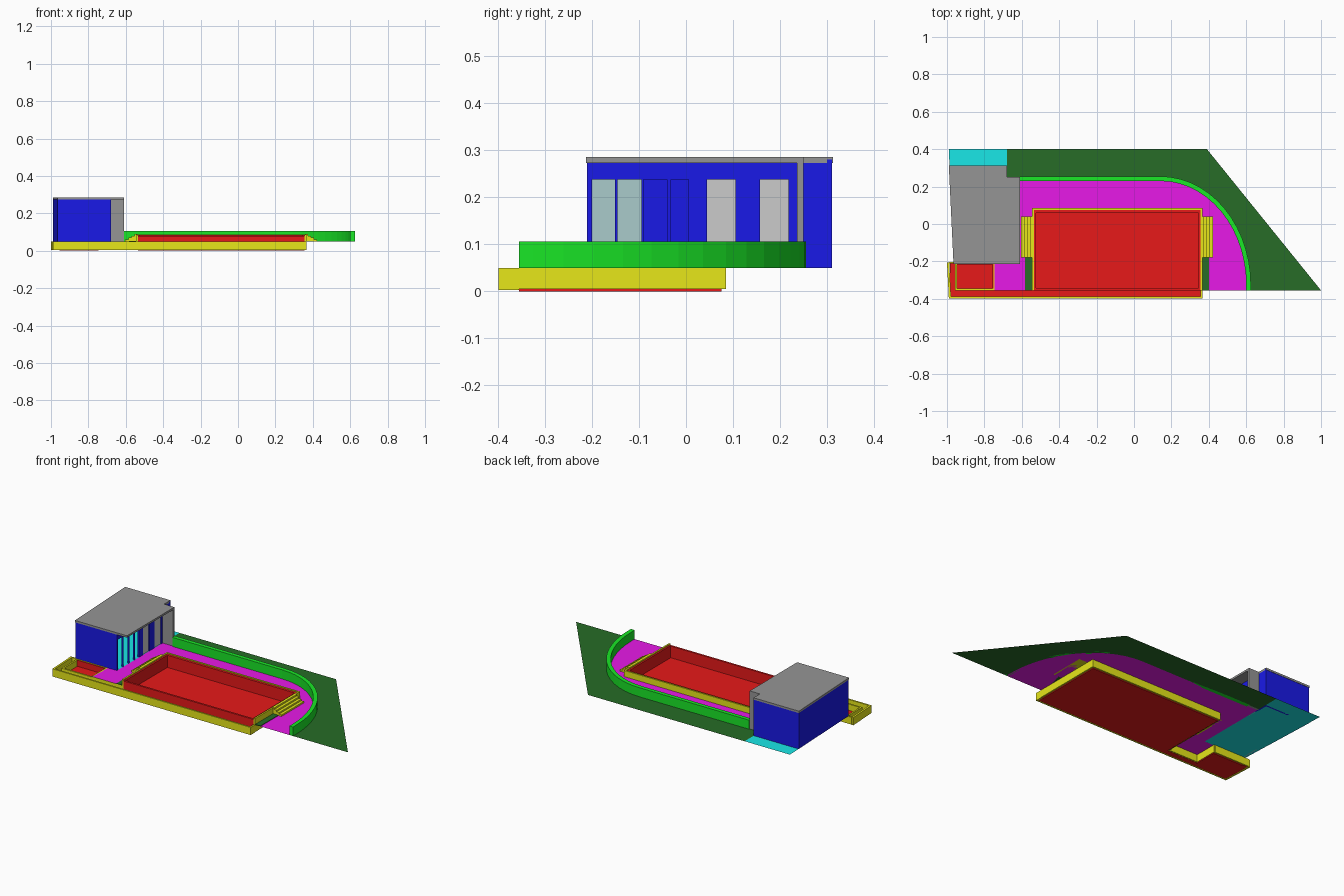
import bpy, bmesh, math

def mat(name, c):
    m = bpy.data.materials.new(name)
    m.diffuse_color = (*c, 1)
    return m

RED = mat("red", (0.8, 0.01, 0.01))
YELLOW = mat("yellow", (0.8, 0.8, 0.01))
GREEN = mat("green", (0.01, 0.8, 0.02))
LAWN = mat("dark_green", (0.02, 0.15, 0.02))
MAGENTA = mat("magenta", (0.8, 0.01, 0.8))
BLUE = mat("blue", (0.01, 0.01, 0.8))
CYAN = mat("cyan", (0.01, 0.8, 0.8))
DARK = mat("dark_grey", (0.3, 0.3, 0.3))
TEAL = mat("teal_grey", (0.4, 0.6, 0.6))


def prism(name, pts, z0, z1, m=None):
    """Extrude a plan outline from z0 to z1 (flat sheet when equal)."""
    bm = bmesh.new()
    face = bm.faces.new([bm.verts.new((x, y, z0)) for x, y in pts])
    face.normal_update()
    if face.normal.z < 0:
        face.normal_flip()
    if z1 > z0:
        r = bmesh.ops.extrude_face_region(bm, geom=[face], use_keep_orig=True)
        for v in r["geom"]:
            if isinstance(v, bmesh.types.BMVert):
                v.co.z = z1
        bmesh.ops.recalc_face_normals(bm, faces=bm.faces)
    me = bpy.data.meshes.new(name)
    bm.to_mesh(me)
    bm.free()
    if m:
        me.materials.append(m)
    ob = bpy.data.objects.new(name, me)
    bpy.context.collection.objects.link(ob)
    return ob


def box(name, x0, x1, y0, y1, z0, z1, m=None):
    return prism(name, [(x0, y0), (x1, y0), (x1, y1), (x0, y1)], z0, z1, m)


def arc(off, n=14):
    """Curved garden edge, from the straight run to the front."""
    a, b, cx, cy = 0.485 - off, 0.58 - off, 0.14, -0.325
    pts = [(cx + a * math.sin(t), cy + b * math.cos(t))
           for t in (math.pi / 2 * i / n for i in range(n + 1))]
    return pts + [(cx + a, -0.355)]


G = 0.05  # ground level

# ground sheets
edge = [(-0.68, 0.242)] + arc(0.013)
prism("lawn", [(-0.68, 0.40), (0.39, 0.40), (1.0, -0.355)] + edge[::-1], G, G, LAWN)
prism("terrace", edge + [(0.36, -0.355), (0.36, 0.08), (-0.535, 0.08), (-0.535, -0.355),
      (-0.745, -0.355), (-0.745, -0.21), (-0.68, -0.21)], G, G, MAGENTA)
prism("house_floor", [(-0.99, 0.40), (-0.68, 0.40), (-0.68, -0.21), (-0.965, -0.21)], G, G, CYAN)

# curved garden wall
prism("garden_wall", [(-0.61, 0.255)] + arc(0) + arc(0.025)[::-1] + [(-0.61, 0.23)], G, 0.106, GREEN)

# main pool: red basin, raised yellow shell, overflow edge at the front
box("pool_floor", -0.535, 0.355, -0.355, 0.075, 0, 0.008, RED)
box("pool_shell_back", -0.545, 0.365, 0.075, 0.085, 0.005, 0.088, YELLOW)
box("pool_lining_back", -0.535, 0.355, 0.06, 0.075, 0.005, 0.083, RED)
box("pool_overflow_edge", -0.535, 0.355, -0.355, -0.343, 0.005, 0.08, RED)
C = -0.09
for side, s in (("left", -1), ("right", 1)):
    def sx(a, b):
        return sorted((C + s * a, C + s * b))
    box("pool_shell_" + side, *sx(0.445, 0.455), -0.355, 0.085, 0.005, 0.088, YELLOW)
    box("pool_lining_" + side, *sx(0.435, 0.445), -0.343, 0.06, 0.005, 0.083, RED)
    # steps up to the rim
    for i in range(4):
        box(f"pool_step_{side}_{i}", *sx(0.447 + 0.0165 * i, 0.4635 + 0.0165 * i),
            -0.18, 0.04, G, 0.09 - 0.01 * i, YELLOW)
    box("planter_" + side, *sx(0.456, 0.492), -0.355, -0.18, G, 0.053, LAWN)

# overflow channel along the front and around the small pool
box("channel_floor_front", -0.99, 0.36, -0.39, -0.355, 0.004, 0.009, RED)
box("channel_floor_left", -0.985, -0.955, -0.355, -0.21, 0.004, 0.009, RED)
box("channel_wall_front", -0.99, 0.365, -0.398, -0.388, 0.003, G, YELLOW)
box("channel_wall_right", 0.355, 0.365, -0.39, -0.355, 0.003, G, YELLOW)
prism("channel_wall_left", [(-0.99, -0.398), (-0.978, -0.398), (-0.988, -0.205), (-1.0, -0.205)],
      0.003, G, YELLOW)
box("channel_wall_end", -0.99, -0.75, -0.212, -0.203, 0.005, G, YELLOW)
box("terrace_retaining_wall", -0.745, -0.535, -0.355, -0.347, 0.005, G, YELLOW)

# small pool
box("small_pool_floor", -0.955, -0.745, -0.355, -0.212, 0, 0.008, RED)
box("small_pool_edge_front", -0.955, -0.745, -0.355, -0.345, 0.005, 0.046, YELLOW)
box("small_pool_edge_left", -0.957, -0.947, -0.355, -0.212, 0.005, 0.046, YELLOW)
box("small_pool_edge_right", -0.752, -0.742, -0.355, -0.205, 0.005, G, YELLOW)
box("small_pool_lining_right", -0.757, -0.752, -0.345, -0.212, 0.005, 0.046, RED)
box("small_pool_lining_back", -0.947, -0.752, -0.217, -0.212, 0.005, 0.046, RED)

# house walls
TOP = 0.273
prism("house_wall_left", [(-0.965, -0.21), (-0.955, -0.21), (-0.978, 0.31), (-0.988, 0.31)], G, TOP, BLUE)
box("house_wall_front", -0.963, -0.68, -0.21, -0.20, G, TOP, BLUE)
box("house_wall_back", -0.985, -0.68, 0.30, 0.31, G, 0.28, BLUE)
spans = [(-0.21, -0.2), (-0.151, -0.146), (-0.095, -0.09), (-0.04, -0.032),
         (0.005, 0.045), (0.105, 0.157), (0.218, 0.31)]
for i, (a, b) in enumerate(spans):
    box(f"house_wall_pier_{i}", -0.69, -0.68, a, b, G, 0.238, BLUE)
box("house_wall_lintel", -0.69, -0.68, -0.21, 0.31, 0.238, TOP, BLUE)
box("door_a", -0.688, -0.684, 0.045, 0.105, G, 0.238)
box("door_b", -0.688, -0.684, 0.157, 0.218, G, 0.238)
box("inner_panel", -0.955, -0.95, -0.2, -0.095, G, 0.238, TEAL)

# roof with porch overhang and end fin
prism("roof", [(-0.99, 0.312), (-0.965, -0.213), (-0.61, -0.213), (-0.61, 0.25),
      (-0.68, 0.25), (-0.68, 0.312)], TOP, 0.285, DARK)
box("porch_fin", -0.68, -0.61, 0.236, 0.25, G, TOP, DARK)
